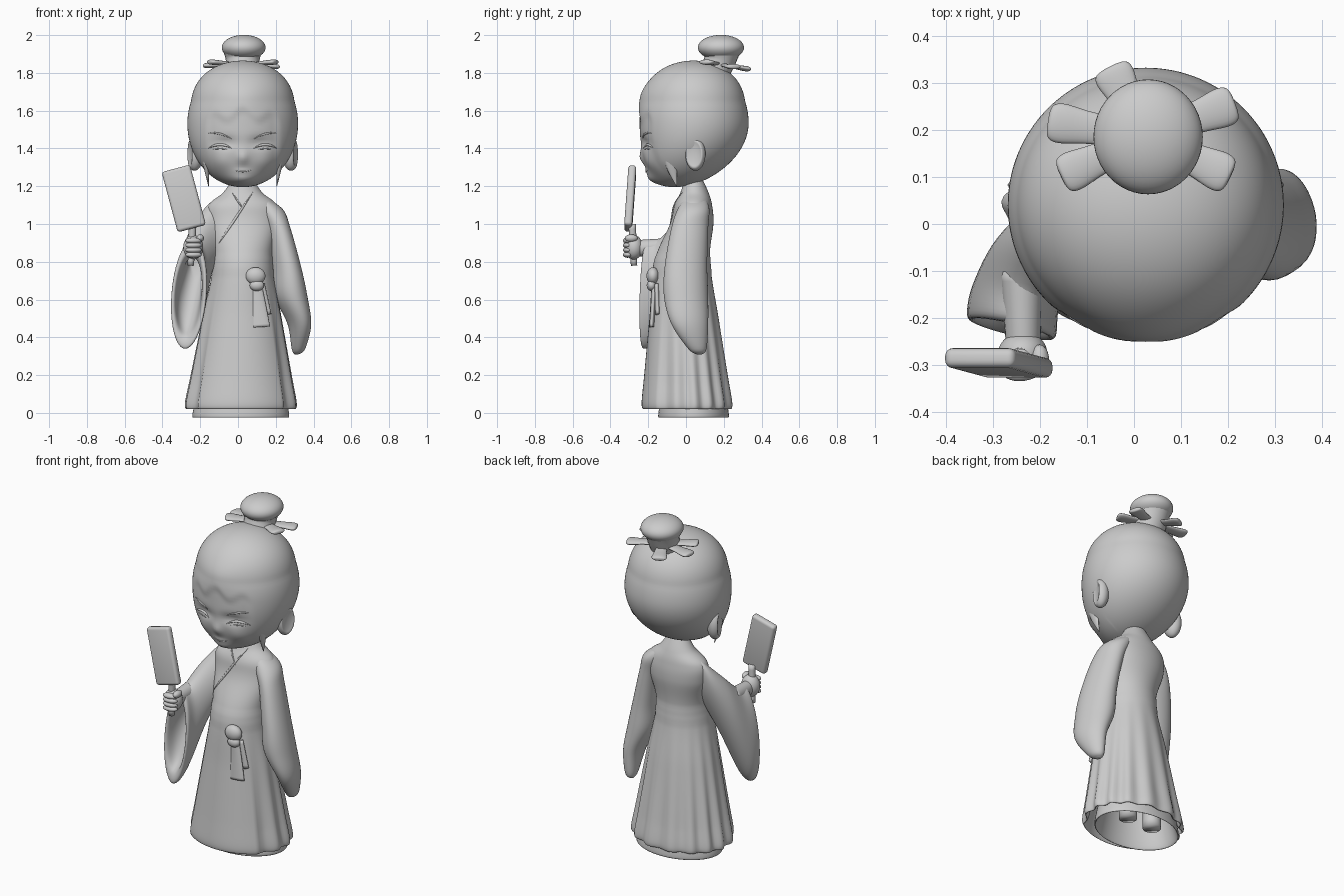
import bpy, bmesh
from math import sin, cos, exp, radians, tau
from mathutils import Vector, Matrix
from mathutils.bvhtree import BVHTree

if "Cube" in bpy.data.objects:
    bpy.data.objects.remove(bpy.data.objects["Cube"])

clay = bpy.data.materials.new("clay grey")
clay.use_nodes = True
grey = (.6, .6, .6, 1)
clay.diffuse_color = grey
clay.node_tree.nodes["Principled BSDF"].inputs["Base Color"].default_value = grey

middle = .025  # the figure's centre line in x
sides = (("right", -1), ("left", 1))
depth_axis, up_axis = Vector((0, 1, 0)), Vector((0, 0, 1))


def clamp(value):
    return max(0, min(1, value))


def finish(name, bm):
    bmesh.ops.recalc_face_normals(bm, faces=bm.faces)
    mesh = bpy.data.meshes.new(name)
    bm.to_mesh(mesh)
    bm.free()
    mesh.materials.append(clay)
    mesh.shade_smooth()
    part = bpy.data.objects.new(name, mesh)
    bpy.context.scene.collection.objects.link(part)
    return part


def smooth_rows(rows, steps):
    """Catmull-Rom interpolation through rows of numbers."""
    result, last = [], len(rows) - 1
    for index in range(last):
        before, start = rows[max(0, index - 1)], rows[index]
        end, after = rows[index + 1], rows[min(last, index + 2)]
        for step in range(steps):
            t = step / steps
            row = []
            for a, b, c, d in zip(before, start, end, after):
                leave, arrive, gap = (c - a) / 2, (d - b) / 2, c - b
                row.append(b + t * (leave + t * (3 * gap - 2 * leave - arrive
                                                 + t * (leave + arrive - 2 * gap))))
            result.append(row)
    return result + [list(rows[last])]


def skin(name, rings):
    bm = bmesh.new()
    loops = [[bm.verts.new(point) for point in ring] for ring in rings]
    for lower, upper in zip(loops, loops[1:]):
        for i in range(len(lower)):
            bm.faces.new((lower[i - 1], lower[i], upper[i], upper[i - 1]))
    bm.faces.new(loops[0])
    bm.faces.new(loops[-1])
    return finish(name, bm)


def tube(name, points, reference=depth_axis, frame=None, steps=6, segments=24, shape=None):
    """Sweep an ellipse along points given as x, y, z, width, thickness."""
    rows = smooth_rows(points, steps)
    rings = []
    for i, (x, y, z, width, thick) in enumerate(rows):
        if frame:
            across, out = frame
        else:
            ahead = Vector(rows[min(i + 1, len(rows) - 1)][:3])
            along = ahead - Vector(rows[max(i - 1, 0)][:3])
            across = along.cross(reference).normalized()
            out = across.cross(along).normalized()
        ring = []
        for k in range(segments):
            angle = tau * k / segments
            scale = shape(angle, z) if shape else 1
            offset = across * width * sin(angle) - out * thick * cos(angle)
            ring.append(Vector((x, y, z)) + offset * scale)
        rings.append(ring)
    return skin(name, rings)


def ball(name, place, size, turn=0, dent=0, detail=24):
    bm = bmesh.new()
    bmesh.ops.create_uvsphere(bm, u_segments=2 * detail, v_segments=detail, radius=1)
    if dent:  # hollow the outer side of an ear
        for vert in bm.verts:
            vert.co.x -= dent * 1.5 * max(0, vert.co.x * dent - .6)
    bm.transform(Matrix.Translation(place) @ Matrix.Rotation(turn, 4, "Z")
                 @ Matrix.Diagonal((*size, 1)))
    return finish(name, bm)


def front_of(part):
    """Return a function giving the front surface y of a part at x, z."""
    mesh = part.data
    tree = BVHTree.FromPolygons([vert.co for vert in mesh.vertices],
                                [face.vertices for face in mesh.polygons])

    def depth(x, z):
        hit = tree.ray_cast(Vector((x, -2, z)), depth_axis)[0]
        return hit.y if hit else 0
    return depth


def ridge(name, depth, x, z, reach, rise=0, slope=0, width=.006):
    """Lay a thin bowed ridge with tapered ends on a surface."""
    points = []
    for step in range(-4, 5):
        t = step / 4
        px, pz = x + reach * t, z + rise * (1 - t * t) + slope * reach * t
        size = width * (1.1 - t * t)
        points.append((px, depth(px, pz), pz, size, size))
    tube(name, points, steps=2, segments=10)


# Head: a full-crowned egg whose lower half leans forward, with soft features
head = ball("head", (middle, .04, 1.53), (.293, .292, .335), detail=64)
features = [(0, 1.35, .03, .035, -.016), (0, 1.23, .07, .04, -.03),
            (0, 1.28, .04, .012, -.006), (0, 1.67, .12, .08, -.014)]
for _, sign in sides:
    features += [(sign * .12, 1.33, .05, .05, -.01), (sign * .09, 1.43, .06, .03, .018)]
for vert in head.data.vertices:
    crown = 1 + .8 * max(0, vert.co.z - 1.65)
    vert.co.x = middle + (vert.co.x - middle) * crown
    vert.co.y = .04 + (vert.co.y - .04) * crown - .75 * max(0, 1.55 - vert.co.z) ** 2
    x, y, z = vert.co.x - middle, vert.co.y, vert.co.z
    if y < 0:
        for fx, fz, spread, height, push in features:
            vert.co.y += push * exp(-((x - fx) / spread) ** 2 - ((z - fz) / height) ** 2)
        hairline = 1.6 + .025 * cos(x * 40) - x * x
        vert.co.y += .008 * clamp((hairline - z) * 25) * clamp((.2 - abs(x)) * 30)
face = front_of(head)

# Closed smiling eyes, brows, ears and sideburns
for side, sign in sides:
    eye = middle + sign * .12
    ridge(side + "_eyelid", face, eye, 1.4, .062, rise=.02, width=.007)
    ridge(side + "_lower_lid", face, eye, 1.394, .04, rise=.005, width=.003)
    ridge(side + "_eyebrow", face, eye, 1.465, .062, rise=.012, slope=sign * .25, width=.005)
    ball(side + "_ear", (middle + sign * .255, .05, 1.37), (.045, .054, .088), -sign * .3, sign)
    tube(side + "_sideburn", [
        (middle + sign * .225, -.06, 1.47, .012, .03),
        (middle + sign * .2, -.08, 1.34, .016, .035),
        (middle + sign * .18, -.05, 1.2, .002, .002)])
ridge("mouth", face, middle, 1.285, .045, rise=-.008, width=.003)

# Hair bun with its ring of petals
bun_y = .185
ball("hair_bun", (middle + .005, bun_y, 1.934), (.116, .122, .067))
tube("bun_base", [(middle, .15, 1.8, .09, .08), (middle, .18, 1.87, .09, .085),
                  (middle, bun_y, 1.925, .108, .112)])
for number, angle in enumerate((-32, 27, 111, 168, 212)):
    path = []
    for reach, width in ((.04, .03), (.12, .034), (.18, .042), (.205, .036), (.212, .018)):
        x = middle + reach * cos(radians(angle))
        y = bun_y + reach * sin(radians(angle)) * .75
        path.append((x, y, 1.875 - y / 6, width, width / 3))
    tube("bun_petal_%d" % (number + 1), path, reference=up_axis)


# Robe: torso, raised sash band, front panel and pleats in one skin
def drape(angle, z):
    if z > .83:
        return 1
    if z > .75:
        return 1.02
    fall = clamp((.75 - z) / .6)
    if min(angle, tau - angle) < radians(48):
        return 1 + .012 * fall
    return 1 - .035 * fall * (1 - cos(15 * angle + sin(3 * angle)))


robe_rows = [(middle, .04, 1.23, .06, .05), (middle, .045, 1.165, .105, .075),
             (middle, .038, 1.1, .18, .1), (middle, .03, 1, .185, .115)]
for t in (0, .4, .8, 1):
    robe_rows.append((.025 - .01 * t, .03 * t - .02, .8 - .75 * t,
                      .155 + .145 * t, .147 + .095 * t))
for z, inset in ((.03, .95), (.15, .85), (.3, .7)):
    robe_rows.append((.015, .01, z, .3 * inset, .24 * inset))
robe = tube("robe", robe_rows, frame=(Vector((1, 0, 0)), depth_axis),
            steps=12, segments=120, shape=drape)
chest = front_of(robe)
ridge("outer_lapel", chest, -.02, 1.02, .1, slope=1.5, width=.006)
ridge("inner_lapel", chest, 0, 1.12, .03, slope=-1.5, width=.004)

# Hollow underskirt and legs inside the hem
tube("underskirt", [(.015, .04, z, width, width * .73) for z, width in (
    (.2, .21), (0, .255), (0, .24), (.2, .19), (.28, .18))],
    frame=(Vector((1, 0, 0)), depth_axis), segments=60)
for side, sign in sides:
    x = middle + sign * .085
    tube(side + "_leg", [(x, .08, 0, .05, .05), (x, .08, .32, .05, .05)])

# Sash knot and hanging ends
ball("sash_knot", (.093, -.175, .725), (.052, .034, .046))
ball("sash_knot_lower", (.1, -.182, .675), (.038, .026, .03))
tube("sash_end_front", [(x, chest(x, z) - .004, z, width, .013) for x, z, width in (
    (.1, .68, .025), (.11, .58, .036), (.12, .455, .05))])
tube("sash_end_back", [(x, chest(x, z), z, .022, .012) for x, z in ((.12, .68), (.155, .52))])

# Hanging left sleeve
tube("left_sleeve", [
    (.1, .05, 1.15, .03, .05), (.165, .04, 1.08, .07, .085), (.21, .02, .98, .065, .1),
    (.255, 0, .78, .075, .115), (.28, 0, .62, .085, .12), (.325, .02, .47, .06, .1),
    (.32, .06, .34, .035, .05), (.31, .07, .31, .01, .015)],
    frame=(Vector((.96, .25, 0)), Vector((-.25, .96, 0))), segments=40)

# Raised right sleeve, draped deep and open at the wrist
sleeve_rows = [(-.05, .05, 1.09, .05, .07), (-.12, .035, 1.01, .08, .115),
               (-.205, -.05, .83, .088, .19), (-.25, -.15, .655, .095, .265),
               (-.26, -.215, .625, .097, .285)]
for inset, (x, y, z, width, drop) in zip((.8, .65, .5), reversed(sleeve_rows)):
    sleeve_rows.append((x, y, z, width * inset, drop * inset))
tube("right_sleeve", sleeve_rows, frame=(Vector((.95, -.25, 0)), Vector((.07, .03, 1))),
     segments=48)

# Right hand gripping the paddle
tube("right_wrist", [(-.235, -.27, .872, .036, .042), (-.238, -.1, .875, .045, .05)],
     reference=up_axis)
ball("right_palm", (-.237, -.277, .877), (.053, .048, .065), turn=.2)
for finger in range(4):
    ball("right_finger_%d" % (finger + 1), (-.235, -.31, .912 - finger / 40),
         (.044, .023, .016), turn=.15, detail=12)
ball("right_thumb", (-.2, -.29, .925), (.02, .034, .02), detail=12)
tube("paddle_handle", [(-.25, -.275, .78, .017, .017), (-.24, -.285, 1, .02, .02)])
bm = bmesh.new()
bmesh.ops.create_cube(bm, size=1)
bm.transform(Matrix.Diagonal((.155, .042, .33, 1)))
bmesh.ops.bevel(bm, geom=bm.edges[:], offset=.016, segments=4, profile=.5, affect="EDGES")
bm.transform(Matrix.Translation((-.287, -.295, 1.135)) @ Matrix.Rotation(radians(-15), 4, "Y")
             @ Matrix.Rotation(radians(-4), 4, "X"))
finish("paddle_blade", bm)
